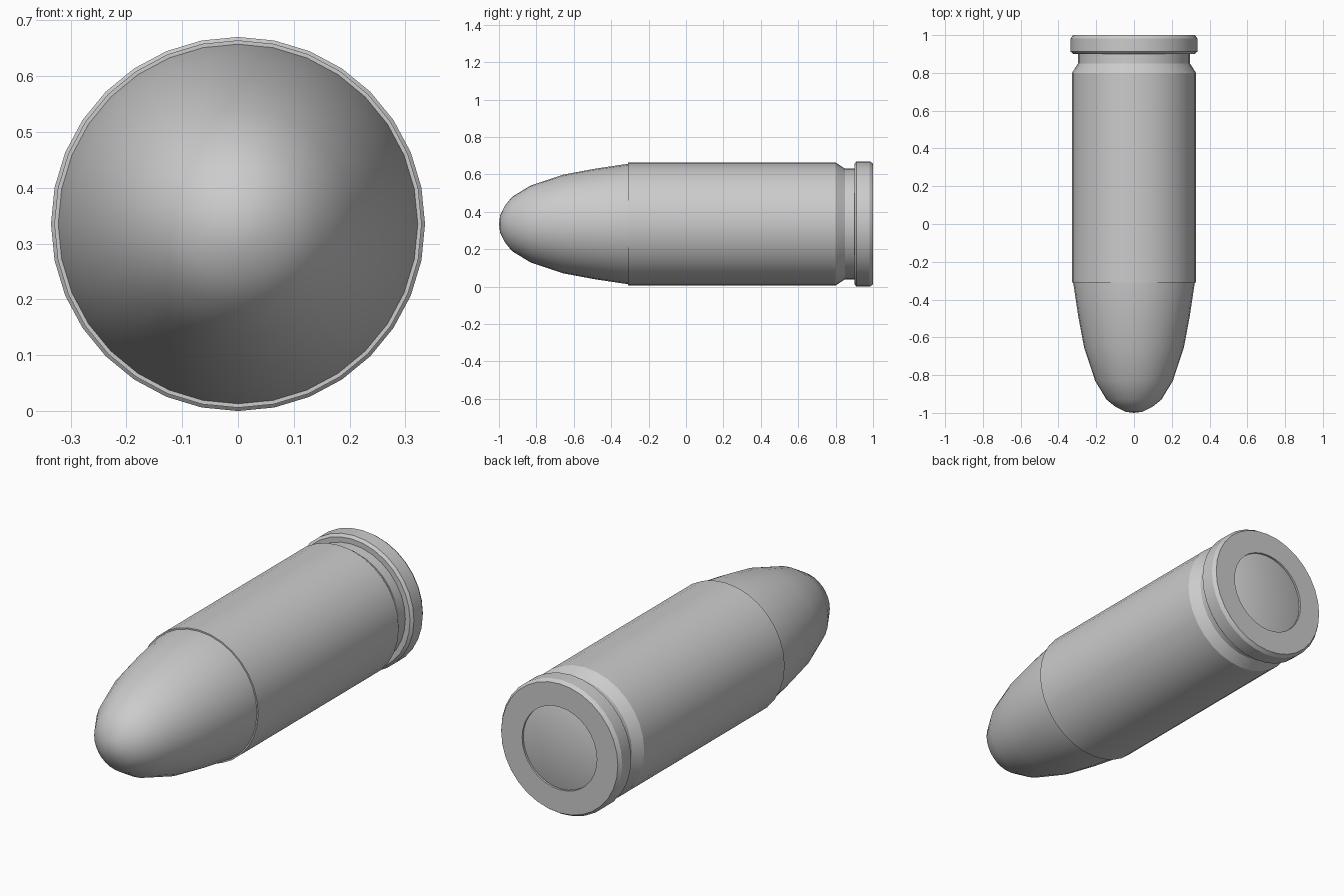
import bpy
import bmesh
import math
from mathutils import Matrix

SIDES = 32
AXIS_Z = 0.335

cube = bpy.data.objects.get("Cube")
if cube:
    bpy.data.objects.remove(cube, do_unlink=True)

grey = bpy.data.materials.new("plain grey")
grey.use_nodes = True
grey.diffuse_color = (0.6, 0.6, 0.6, 1)
grey.node_tree.nodes["Principled BSDF"].inputs["Base Color"].default_value = (0.6, 0.6, 0.6, 1)


def lathe(name, profile):
    """Spin (y, radius) points around the long axis."""
    bm = bmesh.new()
    verts = [bm.verts.new((0, y, r)) for y, r in profile]
    edges = [bm.edges.new(pair) for pair in zip(verts, verts[1:])]
    bmesh.ops.spin(bm, geom=verts + edges, cent=(0, 0, 0), axis=(0, 1, 0),
                   angle=math.tau, steps=SIDES, use_merge=True)
    bmesh.ops.remove_doubles(bm, verts=bm.verts, dist=0.0005)
    bmesh.ops.recalc_face_normals(bm, faces=bm.faces)
    bmesh.ops.transform(bm, matrix=Matrix.Translation((0, 0, AXIS_Z)), verts=bm.verts)
    mesh = bpy.data.meshes.new(name)
    bm.to_mesh(mesh)
    bm.free()
    mesh.materials.append(grey)
    obj = bpy.data.objects.new(name, mesh)
    bpy.context.collection.objects.link(obj)
    bpy.ops.object.select_all(action="DESELECT")
    obj.select_set(True)
    bpy.context.view_layer.objects.active = obj
    bpy.ops.object.shade_smooth_by_angle(angle=math.radians(30))
    return obj


# Rounded nose, closed inside the case mouth
lathe("bullet_tip", [
    (-1, 0), (-0.994, 0.045), (-0.968, 0.098), (-0.93, 0.145), (-0.83, 0.206),
    (-0.655, 0.264), (-0.49, 0.295), (-0.31, 0.322), (-0.3, 0.322), (-0.3, 0)])

# Case with mouth lip, extractor groove, bevelled rim and primer pocket
lathe("case", [
    (-0.31, 0.315), (-0.31, 0.329), (0.8, 0.329), (0.85, 0.296), (0.9, 0.296),
    (0.9, 0.322), (0.912, 0.335), (0.982, 0.335), (1, 0.323),
    (1, 0.207), (0.985, 0.207)])

# Primer disc, set slightly into its pocket
lathe("primer", [(0.98, 0.207), (0.99, 0.207), (0.993, 0.2), (0.993, 0)])
